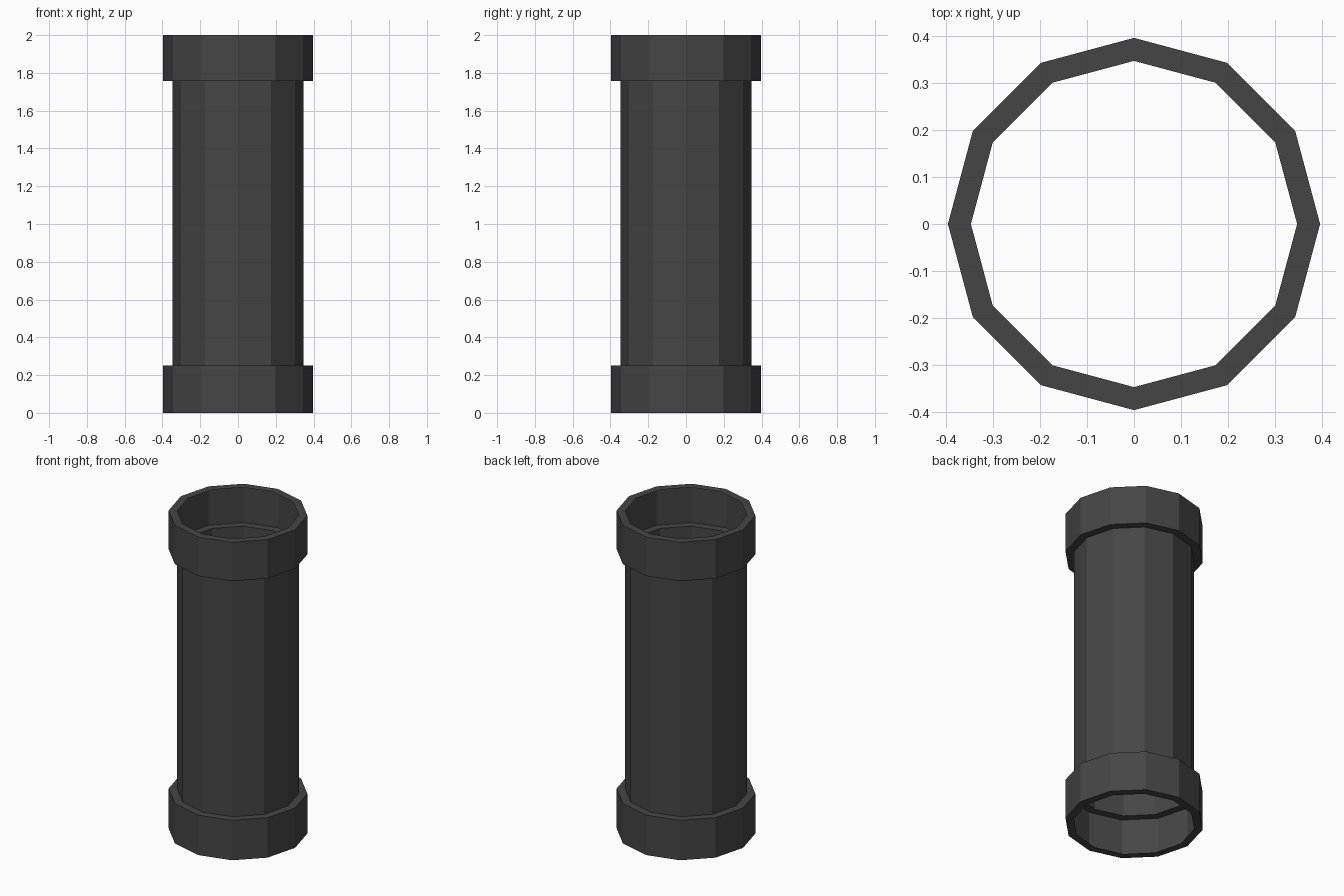
import bpy, bmesh
from math import cos, sin, tau

if "Cube" in bpy.data.objects:
    bpy.data.objects.remove(bpy.data.objects["Cube"])

SIDES = 12
R_IN, R_OUT = 0.348, 0.397
LOW, HIGH, TOP = 0.251, 1.756, 2.0

dark = bpy.data.materials.new("dark_grey")
dark.diffuse_color = (0.06, 0.06, 0.06, 1)
dark.use_nodes = True
dark.node_tree.nodes["Principled BSDF"].inputs["Base Color"].default_value = dark.diffuse_color


def lathe(name, profile):
    """Revolve an open (radius, z) profile, listed bottom to top, into flat facets."""
    bm = bmesh.new()
    rings = [[bm.verts.new((r * cos(tau * i / SIDES), r * sin(tau * i / SIDES), z))
              for i in range(SIDES)] for r, z in profile]
    for a, b in zip(rings, rings[1:]):
        for i in range(SIDES):
            j = (i + 1) % SIDES
            bm.faces.new((a[i], a[j], b[j], b[i]))
    mesh = bpy.data.meshes.new(name)
    bm.to_mesh(mesh)
    bm.free()
    mesh.materials.append(dark)
    obj = bpy.data.objects.new(name, mesh)
    bpy.context.collection.objects.link(obj)
    return obj


def collar(name, z0, z1):
    # outer wall with a flat lip at each end, open on the inside
    return lathe(name, [(R_IN, z0), (R_OUT, z0), (R_OUT, z1), (R_IN, z1)])


# thin-walled pipe between the two end collars
lathe("pipe_body", [(R_IN, LOW), (R_IN, HIGH)])
collar("bottom_collar", 0.0, LOW)
collar("top_collar", HIGH, TOP)
